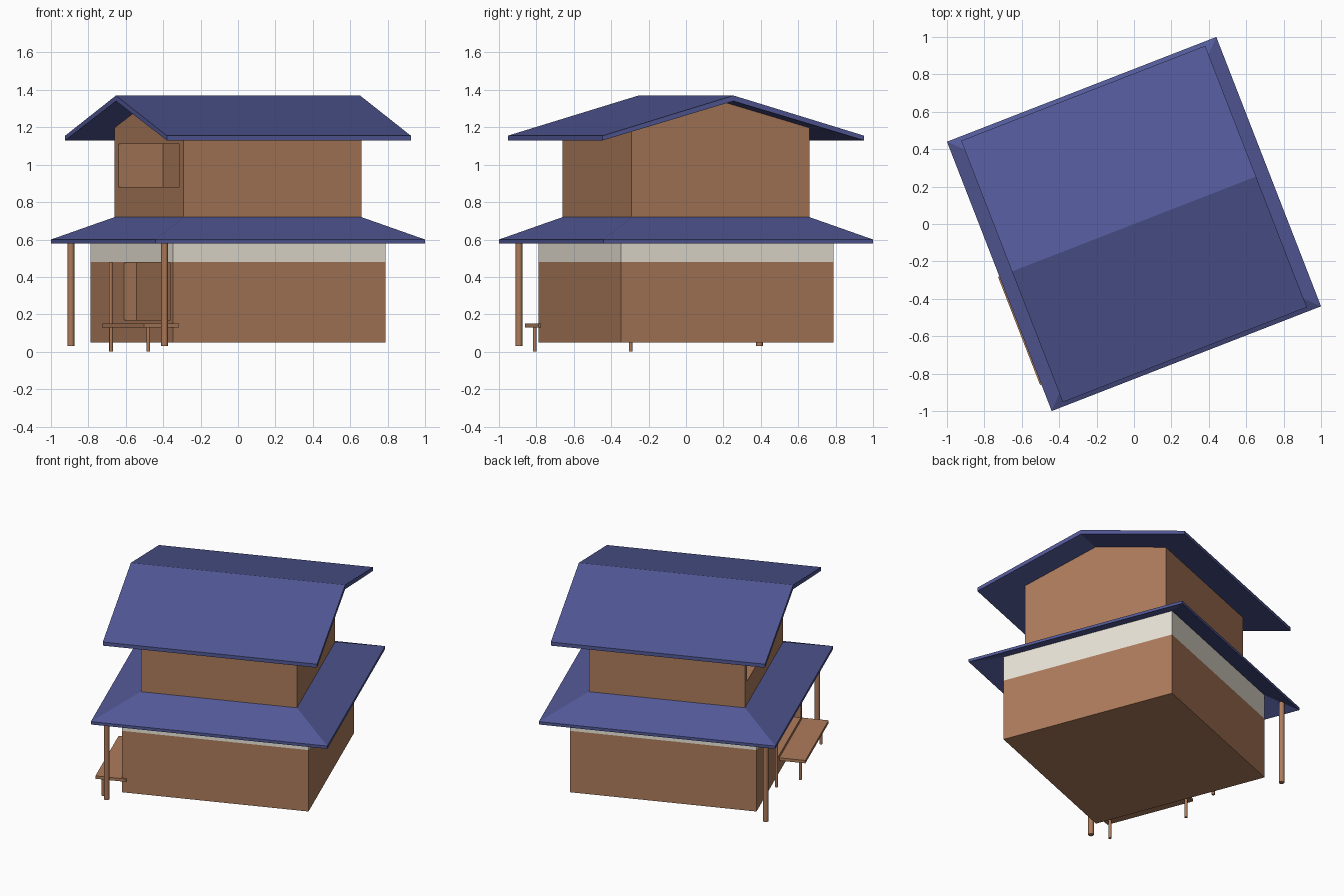
import bpy, bmesh, math
from mathutils import Matrix

if "Cube" in bpy.data.objects:
    bpy.data.objects.remove(bpy.data.objects["Cube"])

# The whole house is turned on its plot; parts are laid out in house axes (u, v, z)
TURN = Matrix.Rotation(math.radians(21.25), 4, 'Z')


def material(name, rgb):
    m = bpy.data.materials.new(name)
    m.diffuse_color = (*rgb, 1)
    m.use_nodes = True
    m.node_tree.nodes["Principled BSDF"].inputs["Base Color"].default_value = m.diffuse_color
    return m


BLUE = material("roof_blue", (0.085, 0.10, 0.31))
WOOD = material("wood_tan", (0.42, 0.20, 0.105))
CREAM = material("plaster_cream", (0.82, 0.78, 0.68))


def finish(name, bm, mat):
    bmesh.ops.recalc_face_normals(bm, faces=bm.faces)
    bm.transform(TURN)
    me = bpy.data.meshes.new(name)
    bm.to_mesh(me)
    bm.free()
    ob = bpy.data.objects.new(name, me)
    bpy.context.collection.objects.link(ob)
    if mat:
        me.materials.append(mat)
    return ob


def box(name, u0, u1, v0, v1, z0, z1, mat=None):
    bm = bmesh.new()
    bmesh.ops.create_cube(bm, size=1)
    bm.transform(Matrix.Translation(((u0 + u1) / 2, (v0 + v1) / 2, (z0 + z1) / 2))
                 @ Matrix.Diagonal((u1 - u0, v1 - v0, z1 - z0, 1)))
    return finish(name, bm, mat)


def prism(name, profile, half, mat):
    """Extrude a (v, z) profile along u from -half to half."""
    bm = bmesh.new()
    face = bm.faces.new([bm.verts.new((-half, v, z)) for v, z in profile])
    out = bmesh.ops.extrude_face_region(bm, geom=[face])
    bmesh.ops.translate(bm, vec=(2 * half, 0, 0),
                        verts=[g for g in out["geom"] if isinstance(g, bmesh.types.BMVert)])
    return finish(name, bm, mat)


def post(name, u, v, z0, z1, r):
    bm = bmesh.new()
    bmesh.ops.create_cone(bm, cap_ends=True, segments=12, radius1=r, radius2=r, depth=z1 - z0)
    bm.transform(Matrix.Translation((u, v, (z0 + z1) / 2)))
    ob = finish(name, bm, WOOD)
    for p in ob.data.polygons:
        p.use_smooth = len(p.vertices) == 4
    return ob


def cut(ob, cutter):
    mod = ob.modifiers.new("recess", 'BOOLEAN')
    mod.operation, mod.solver, mod.object = 'DIFFERENCE', 'EXACT', cutter
    cutter.hide_render = True
    bpy.context.view_layer.objects.active = ob
    bpy.ops.object.modifier_apply(modifier=mod.name)
    bpy.data.objects.remove(cutter)


# Ground floor with a shallow door recess, and plaster band above
lower = box("lower_walls", -.61, .61, -.61, .61, .05, .48, WOOD)
cut(lower, box("door_cutter", -.8, -.54, -.575, .11, .17, .475))
box("plaster_band", -.61, .61, -.61, .61, .48, .66, CREAM)

# Skirt roof: a sloping square slab built from four stacked square rings
bm = bmesh.new()
rings = []
for h, z in [(.505, .70), (.7725, .58), (.7725, .60), (.505, .722)]:
    rings.append([bm.verts.new((a * h, b * h, z)) for a, b in ((-1, -1), (1, -1), (1, 1), (-1, 1))])
for i in range(4):
    lo, hi = rings[i], rings[(i + 1) % 4]
    for k in range(4):
        bm.faces.new((lo[k], lo[(k + 1) % 4], hi[(k + 1) % 4], hi[k]))
finish("skirt_roof", bm, BLUE)

# Upper floor with gable ends and a deep balcony recess
upper = prism("upper_walls", [(-.51, .69), (.51, .69), (.51, 1.20), (0, 1.345), (-.51, 1.20)], .51, WOOD)
cut(upper, box("balcony_cutter", -.8, -.255, -.45, .45, .88, 1.11))

# Gable roof slab
prism("gable_roof", [(-.75, 1.13), (0, 1.34), (.75, 1.13), (.75, 1.155), (0, 1.37), (-.75, 1.155)], .70, BLUE)

# Porch posts under the skirt roof corners, and a door post
for i, v in enumerate((-.69, .69)):
    post(f"porch_post_{i}", -.69, v, .03, .615, .018)
post("door_post", -.645, .22, .05, .48, .01)

# Porch deck on two legs
box("porch_deck", -.78, -.58, -.62, .0, .13, .15, WOOD)
for i, v in enumerate((-.58, -.03)):
    post(f"deck_leg_{i}", -.74, v, 0, .135, .01)
